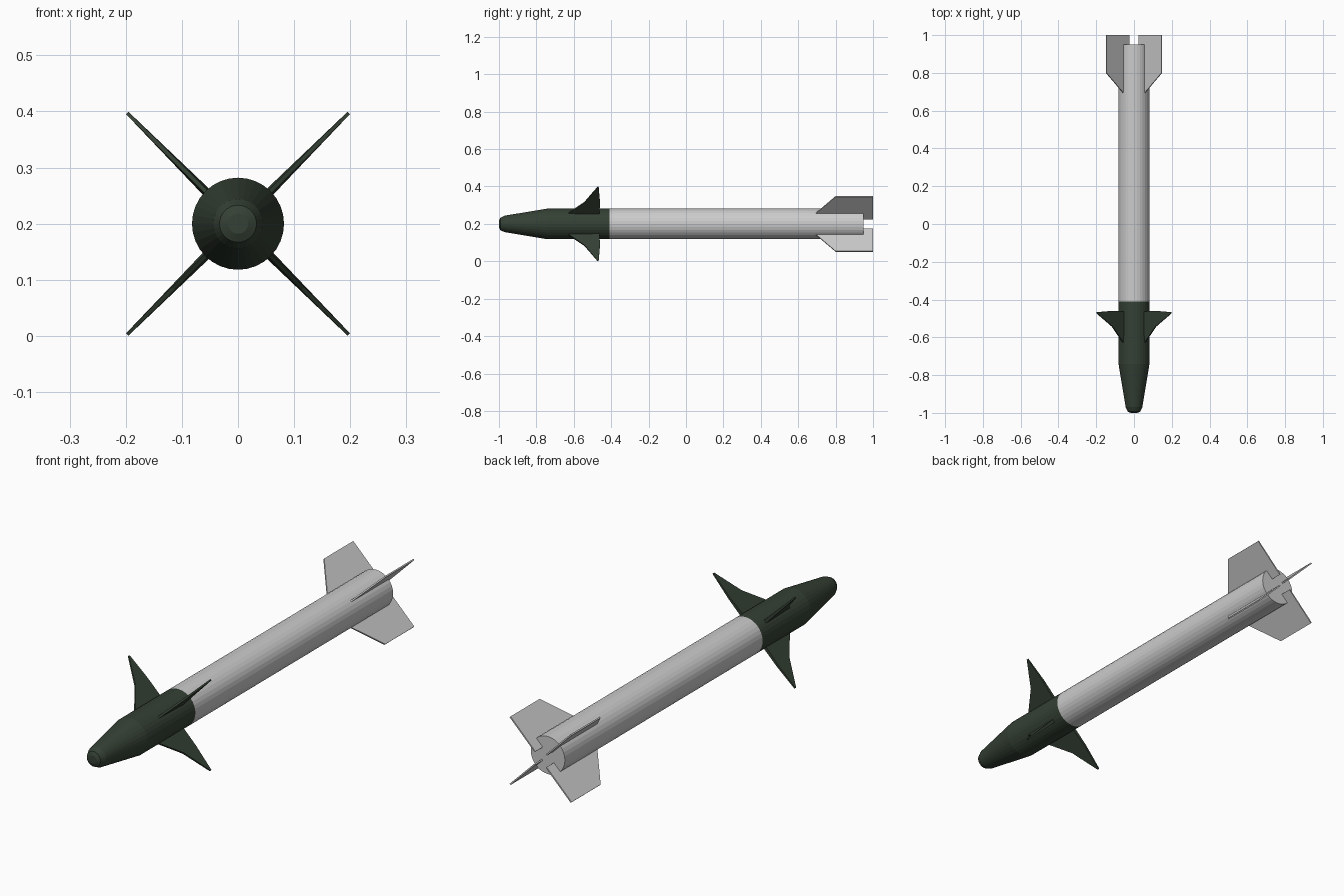
import bpy, bmesh, math

if "Cube" in bpy.data.objects:
    bpy.data.objects.remove(bpy.data.objects["Cube"])

AXIS_Z = 0.2
SIDES = 32

green = bpy.data.materials.new("dark_green")
green.diffuse_color = (0.035, 0.052, 0.035, 1)
green.use_nodes = True
green.node_tree.nodes["Principled BSDF"].inputs["Base Color"].default_value = green.diffuse_color


def finish(name, bm, mat=None):
    bmesh.ops.recalc_face_normals(bm, faces=bm.faces[:])
    me = bpy.data.meshes.new(name)
    bm.to_mesh(me)
    bm.free()
    if mat:
        me.materials.append(mat)
    ob = bpy.data.objects.new(name, me)
    ob.location.z = AXIS_Z
    bpy.context.collection.objects.link(ob)
    return ob


def lathe(name, profile, mat=None):
    """Revolve (radius, y) points around the y axis and cap both ends."""
    bm = bmesh.new()
    rings = []
    for r, y in profile:
        angles = [2 * math.pi * i / SIDES for i in range(SIDES)]
        rings.append([bm.verts.new((r * math.cos(a), y, r * math.sin(a))) for a in angles])
    for a, b in zip(rings, rings[1:]):
        for i in range(SIDES):
            j = (i + 1) % SIDES
            bm.faces.new((a[i], a[j], b[j], b[i]))
    bm.faces.new(rings[0])
    bm.faces.new(rings[-1])
    return finish(name, bm, mat)


def fin_set(name, outline, mat=None):
    """Four diagonal fins from (y, radius, half thickness) points."""
    for k in range(4):
        bm = bmesh.new()
        left = [bm.verts.new((-t, y, r)) for y, r, t in outline]
        right = [bm.verts.new((t, y, r)) for y, r, t in outline]
        bm.faces.new(left)
        bm.faces.new(right)
        n = len(outline)
        for i in range(n):
            j = (i + 1) % n
            bm.faces.new((left[i], left[j], right[j], right[i]))
        ob = finish(f"{name}_{k + 1}", bm, mat)
        ob.rotation_euler.y = math.radians(45 + 90 * k)


# Nose section with rounded tip and straight collar
lathe("nose", [(0.018, -1.0), (0.033, -0.993), (0.044, -0.97),
               (0.082, -0.74), (0.082, -0.41)], green)

# Main tube
lathe("body", [(0.082, -0.41), (0.082, 0.95)])

# Swept front fins
fin_set("front_fin", [(-0.64, 0.07, 0.004), (-0.543, 0.163, 0.004), (-0.473, 0.279, 0.003),
                      (-0.467, 0.279, 0.003), (-0.46, 0.163, 0.005), (-0.463, 0.07, 0.008)], green)

# Tail fins reaching past the end of the tube
fin_set("tail_fin", [(0.69, 0.076, 0.003), (0.80, 0.208, 0.003), (1.0, 0.208, 0.003),
                     (1.0, 0.038, 0.003), (0.90, 0.038, 0.003)])
